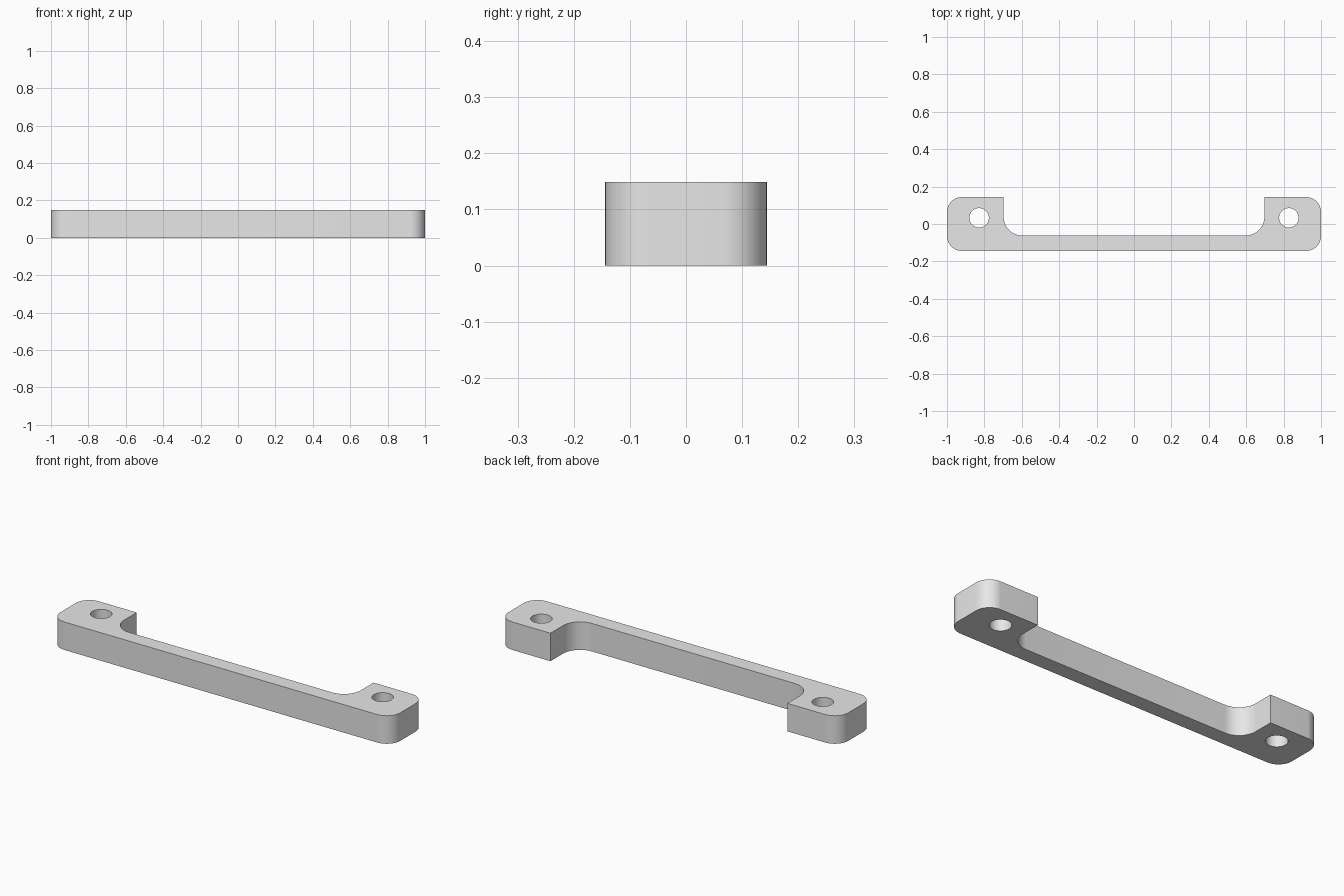
import bpy, bmesh, math

if "Cube" in bpy.data.objects:
    bpy.data.objects.remove(bpy.data.objects["Cube"])

HEIGHT, HALF_Y = 0.149, 0.144
PAD_X, BAR_Y = 0.697, -0.062      # inner pad edge, back face of the bar
CORNER, FILLET = 0.08, 0.10
HOLE_X, HOLE_Y, HOLE_R = 0.828, 0.033, 0.052

grey = bpy.data.materials.new("light_grey")
grey.diffuse_color = (0.8, 0.8, 0.8, 1)
grey.use_nodes = True
grey.node_tree.nodes["Principled BSDF"].inputs["Base Color"].default_value = grey.diffuse_color


def arc(cx, cy, r, start, end, n=16):
    """Points on an arc, angles in degrees."""
    angles = [math.radians(start + (end - start) * i / n) for i in range(n + 1)]
    return [(cx + r * math.cos(a), cy + r * math.sin(a)) for a in angles]


# Right half of the outline, from front to back, then mirrored
c = CORNER
right = arc(1 - c, -HALF_Y + c, c, -90, 0)
right += arc(1 - c, HALF_Y - c, c, 0, 90)
right += [(PAD_X, HALF_Y)]
right += arc(PAD_X - FILLET, BAR_Y + FILLET, FILLET, 0, -90)
outline = right + [(-x, y) for x, y in reversed(right)]

# Handle body: outline extruded upward
bm = bmesh.new()
base = bm.faces.new([bm.verts.new((x, y, 0)) for x, y in outline])
ext = bmesh.ops.extrude_face_region(bm, geom=[base])
top = [v for v in ext["geom"] if isinstance(v, bmesh.types.BMVert)]
bmesh.ops.translate(bm, verts=top, vec=(0, 0, HEIGHT))
bmesh.ops.recalc_face_normals(bm, faces=bm.faces)
mesh = bpy.data.meshes.new("handle_body")
bm.to_mesh(mesh)
bm.free()
mesh.materials.append(grey)
handle = bpy.data.objects.new("handle_body", mesh)
bpy.context.collection.objects.link(handle)

# Screw holes through both end pads
for side, name in ((-1, "left"), (1, "right")):
    bpy.ops.mesh.primitive_cylinder_add(
        vertices=48, radius=HOLE_R, depth=HEIGHT * 2,
        location=(side * HOLE_X, HOLE_Y, HEIGHT / 2))
    cutter = bpy.context.object
    cutter.name = name + "_hole_cutter"
    cutter.data.materials.append(grey)
    cut = handle.modifiers.new(name + "_hole", 'BOOLEAN')
    cut.operation, cut.solver, cut.object = 'DIFFERENCE', 'EXACT', cutter
    bpy.ops.object.select_all(action='DESELECT')
    handle.select_set(True)
    bpy.context.view_layer.objects.active = handle
    bpy.ops.object.modifier_apply(modifier=cut.name)
    bpy.data.objects.remove(cutter)

# Smooth curved walls, crisp edges
bpy.ops.object.shade_smooth_by_angle(angle=math.radians(30))
